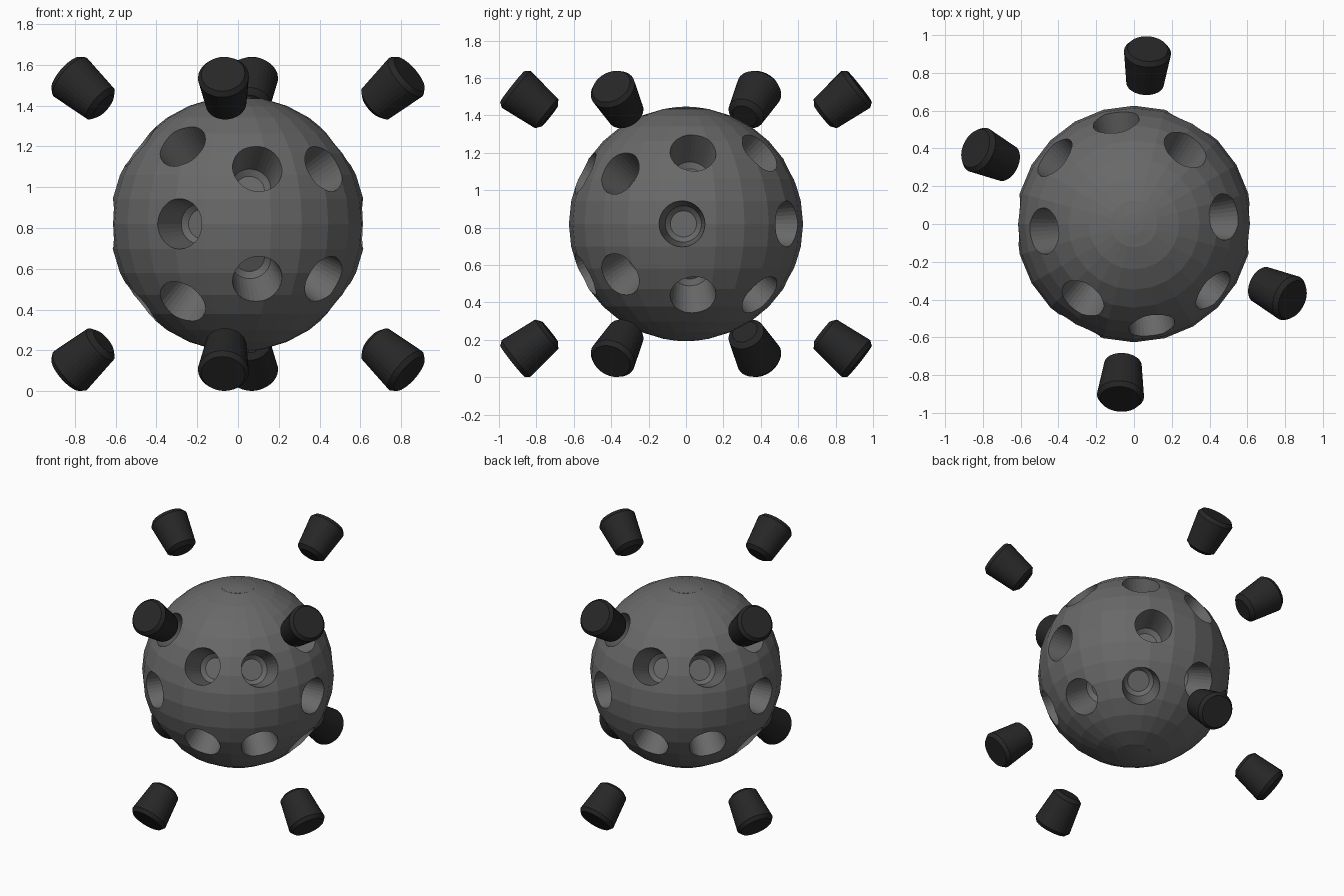
import bpy, bmesh, math
from mathutils import Vector, Matrix

if "Cube" in bpy.data.objects:
    bpy.data.objects.remove(bpy.data.objects["Cube"])

CENTRE = Vector((0, 0, 0.82))
R = 0.626
AXIS = 300  # azimuth of the layout's symmetry plane


def material(name, v):
    m = bpy.data.materials.new(name)
    m.diffuse_color = (v, v, v, 1)
    m.use_nodes = True
    m.node_tree.nodes["Principled BSDF"].inputs["Base Color"].default_value = m.diffuse_color
    return m


def finish(name, bm, mat=None):
    bmesh.ops.recalc_face_normals(bm, faces=bm.faces)
    me = bpy.data.meshes.new(name)
    bm.to_mesh(me)
    bm.free()
    ob = bpy.data.objects.new(name, me)
    bpy.context.collection.objects.link(ob)
    if mat:
        me.materials.append(mat)
    return ob


def lathe(bm, profile, direction, n=32):
    """Closed round solid: (radius, distance from centre) pairs along a direction."""
    rot = direction.to_track_quat('Z', 'Y').to_matrix()
    rings = []
    for r, t in profile:
        rings.append([bm.verts.new(CENTRE + rot @ Vector((
            r * math.cos(2 * math.pi * i / n), r * math.sin(2 * math.pi * i / n), t)))
            for i in range(n)])
    for a, b in zip(rings, rings[1:]):
        for i in range(n):
            j = (i + 1) % n
            bm.faces.new((a[i], a[j], b[j], b[i]))
    bm.faces.new(rings[0])
    bm.faces.new(rings[-1])


def directions(offset, elev):
    """Mirror about the symmetry plane, half-turn, and mirror up/down."""
    out = []
    for side in (1, -1):
        for turn in (0, 180):
            for up in ((1, -1) if elev else (1,)):
                az = math.radians(AXIS + side * offset + turn)
                el = math.radians(elev * up)
                out.append(Vector((math.cos(el) * math.cos(az),
                                   math.cos(el) * math.sin(az), math.sin(el))))
    return out


grey = material("body_grey", 0.14)
black = material("stud_black", 0.02)

# Faceted ball body
bm = bmesh.new()
bmesh.ops.create_uvsphere(bm, u_segments=24, v_segments=16, radius=R,
                          matrix=Matrix.Translation(CENTRE))
ball = finish("ball_body", bm, grey)

# Tapered sockets cut into the ball
bm = bmesh.new()
for off, el in ((64.5, 38.5), (20, 26.3), (58, 0)):
    for d in directions(off, el):
        lathe(bm, [(0.07, 0.385), (0.097, 0.41), (0.123, 0.61), (0.128, 0.66)], d)
cutter = finish("socket_cutter", bm, grey)
cutter.hide_render = True
mod = ball.modifiers.new("sockets", 'BOOLEAN')
mod.operation = 'DIFFERENCE'
mod.solver = 'EXACT'
mod.object = cutter
bpy.context.view_layer.update()
cut = bpy.data.meshes.new_from_object(
    ball.evaluated_get(bpy.context.evaluated_depsgraph_get()))
ball.modifiers.clear()
ball.data = cut
bpy.data.objects.remove(cutter)

# Flush caps at the two poles
for name, s in (("top_cap", 1), ("bottom_cap", -1)):
    bm = bmesh.new()
    lathe(bm, [(0.11, 0.59), (0.11, 0.616), (0.055, 0.624), (0.01, 0.627)], Vector((0, 0, s)))
    finish(name, bm, grey)

# Floating tapered studs, wide end outwards
for i, d in enumerate(directions(34.5, 38.3)):
    bm = bmesh.new()
    lathe(bm, [(0.07, 0.93), (0.1, 0.952), (0.125, 1.16), (0.107, 1.185)], d)
    finish(f"stud_{i + 1}", bm, black)
